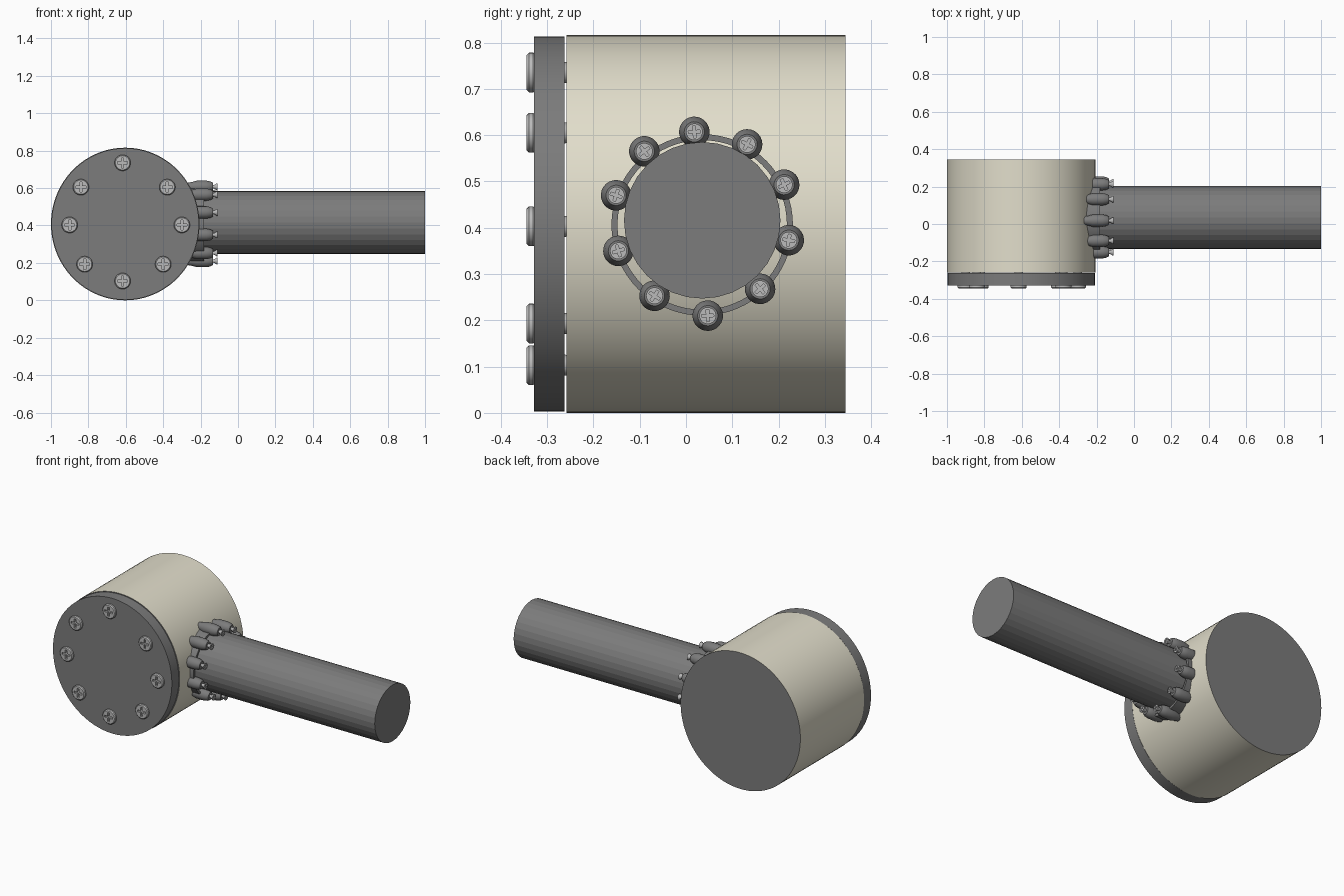
import bpy, bmesh, math
from mathutils import Matrix

if "Cube" in bpy.data.objects:
    bpy.data.objects.remove(bpy.data.objects["Cube"])

def mat(name, c):
    m = bpy.data.materials.new(name)
    m.diffuse_color = (*c, 1)
    m.use_nodes = True
    m.node_tree.nodes["Principled BSDF"].inputs["Base Color"].default_value = m.diffuse_color
    return m

CREAM = mat("cream", (0.76, 0.73, 0.60))
DARK = mat("dark_grey", (0.20, 0.20, 0.20))
LIGHT = mat("light_grey", (0.50, 0.50, 0.50))
TO_FRONT = Matrix.Rotation(math.pi / 2, 4, 'X')   # local z points to -y
TO_RIGHT = Matrix.Rotation(math.pi / 2, 4, 'Y')   # local z points to +x

def add(name, mesh, m, smooth=True):
    ob = bpy.data.objects.new(name, mesh)
    bpy.context.collection.objects.link(ob)
    if not mesh.materials:
        mesh.materials.append(m)
    if smooth:
        bpy.ops.object.select_all(action='DESELECT')
        ob.select_set(True)
        bpy.context.view_layer.objects.active = ob
        bpy.ops.object.shade_smooth_by_angle(angle=math.radians(30))
    return ob

def lathe(name, profile, segs, closed=False):
    """Revolve (radius, z) points about z; cap the ends unless the profile is closed."""
    bm = bmesh.new()
    rings = [[bm.verts.new((r * math.cos(2 * math.pi * i / segs), r * math.sin(2 * math.pi * i / segs), z))
              for i in range(segs)] for r, z in profile]
    for a, b in zip(rings, rings[1:] + rings[:1] if closed else rings[1:]):
        for i in range(segs):
            j = (i + 1) % segs
            bm.faces.new((a[i], a[j], b[j], b[i]))
    if not closed:
        bm.faces.new(rings[0])
        bm.faces.new(rings[-1])
    bmesh.ops.recalc_face_normals(bm, faces=bm.faces)
    me = bpy.data.meshes.new(name)
    bm.to_mesh(me)
    bm.free()
    return me

def cross_mesh(length, width, z0, z1):
    """Plus-shaped prism used to cut the screw recess."""
    bm = bmesh.new()
    a, w = length, width
    quarter = [(a, -w), (a, w), (w, w)]
    pts = []
    for k in range(4):
        c, s = [(1, 0), (0, 1), (-1, 0), (0, -1)][k]
        pts += [(x * c - y * s, x * s + y * c) for x, y in quarter]
    f = bm.faces.new([bm.verts.new((x, y, z0)) for x, y in pts])
    ext = bmesh.ops.extrude_face_region(bm, geom=[f])
    for v in ext["geom"]:
        if isinstance(v, bmesh.types.BMVert):
            v.co.z = z1
    bmesh.ops.recalc_face_normals(bm, faces=bm.faces)
    me = bpy.data.meshes.new("cross")
    bm.to_mesh(me)
    bm.free()
    return me

def screw(name, profile, segs, arm, width, depth):
    """Lathed screw with a cross recess, returned as a shared mesh."""
    top = profile[-1][1]
    ob = add(name, lathe(name, profile, segs), LIGHT)
    cutter = add("recess_cutter", cross_mesh(arm, width, top - depth, top + 0.05), DARK, False)
    cutter.hide_render = True
    b = ob.modifiers.new("recess", 'BOOLEAN')
    b.operation, b.object, b.solver = 'DIFFERENCE', cutter, 'EXACT'
    dg = bpy.context.evaluated_depsgraph_get()
    me = bpy.data.meshes.new_from_object(ob.evaluated_get(dg))
    bpy.data.objects.remove(ob)
    bpy.data.objects.remove(cutter)
    return me

# Drum body: cream wall with grey ends, slightly taller than wide
CX, CZ, RZ = -0.603, 0.408, 0.408
SQUASH = Matrix.Diagonal((0.397 / RZ, 1, 1, 1))
me = lathe("drum", [(RZ, -0.345), (RZ, 0.258)], 96)
me.materials.append(CREAM)
me.materials.append(DARK)
for p in me.polygons:
    p.material_index = int(abs(p.normal.z) > 0.9)
add("drum", me, CREAM).matrix_world = Matrix.Translation((CX, 0, CZ)) @ SQUASH @ TO_FRONT

# Front cover plate
me = lathe("front_cover", [(RZ - 0.003, 0.262), (RZ - 0.003, 0.328)], 96)
add("front_cover", me, DARK).matrix_world = Matrix.Translation((CX, 0, CZ)) @ SQUASH @ TO_FRONT

# Cover screws
me = screw("cover_screw", [(0.022, 0.254), (0.024, 0.275), (0.036, 0.320), (0.043, 0.330),
                           (0.043, 0.339), (0.038, 0.344)], 32, 0.027, 0.006, 0.012)
for i, (x, z) in enumerate([(-0.617, 0.735), (-0.378, 0.605), (-0.30, 0.403), (-0.40, 0.193),
                            (-0.617, 0.103), (-0.82, 0.193), (-0.90, 0.403), (-0.84, 0.605)]):
    add(f"cover_screw_{i}", me, LIGHT, False).matrix_world = Matrix.Translation((x, 0, z)) @ TO_FRONT

# Round handle bar
me = lathe("handle_bar", [(0.169, -0.30), (0.169, 1.0)], 32)
add("handle_bar", me, DARK, False).matrix_world = Matrix.Translation((0, 0.035, 0.416)) @ TO_RIGHT

# Collar ring around the bar
me = lathe("collar_ring", [(0.183, -0.28), (0.196, -0.28), (0.196, -0.182), (0.183, -0.182)], 64, True)
add("collar_ring", me, DARK).matrix_world = Matrix.Translation((0, 0.035, 0.406)) @ TO_RIGHT

# Collar lugs, each with a flared screw
lug = lathe("lug", [(0.022, -0.268), (0.026, -0.245), (0.033, -0.220), (0.033, -0.168),
                    (0.029, -0.148), (0.022, -0.135)], 24)
pin = screw("lug_screw", [(0.011, -0.150), (0.009, -0.132), (0.010, -0.126), (0.018, -0.114),
                          (0.018, -0.110)], 24, 0.013, 0.003, 0.005)
for i, (y, z) in enumerate([(0.018, 0.607), (0.132, 0.58), (0.212, 0.493), (0.222, 0.373), (0.16, 0.268),
                            (0.047, 0.21), (-0.068, 0.253), (-0.146, 0.35), (-0.151, 0.47), (-0.09, 0.565)]):
    ang = math.atan2(z - 0.406, y - 0.035)
    m = Matrix.Translation((0, y, z)) @ Matrix.Rotation(ang, 4, 'X') @ TO_RIGHT
    add(f"lug_{i}", lug, DARK).matrix_world = m
    add(f"lug_screw_{i}", pin, LIGHT, False).matrix_world = m
